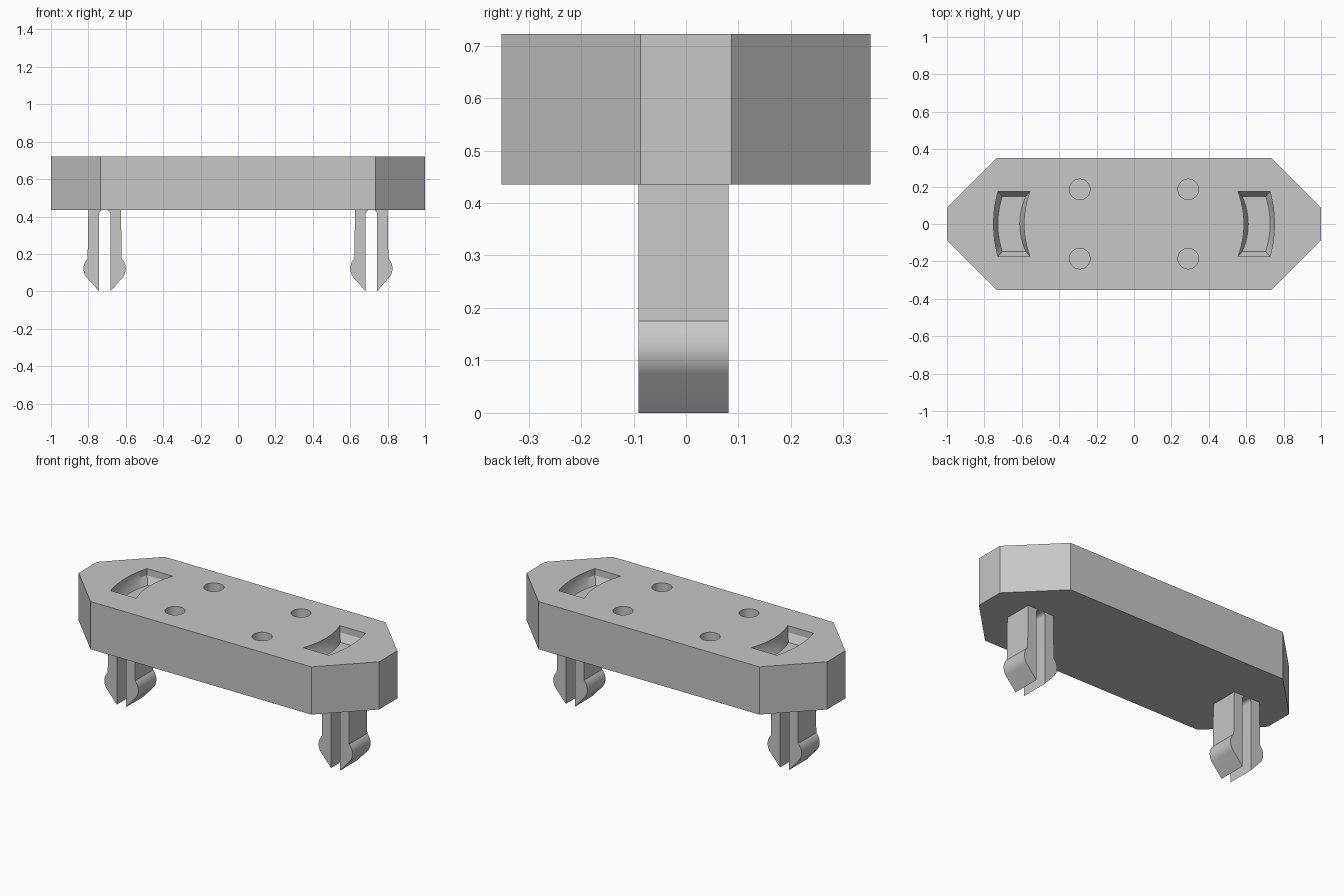
import bpy, bmesh, math

cube = bpy.data.objects.get("Cube")
if cube:
    bpy.data.objects.remove(cube, do_unlink=True)

GREY = (0.57, 0.57, 0.57, 1)
mat = bpy.data.materials.new("light_grey")
mat.use_nodes = True
mat.diffuse_color = GREY
mat.node_tree.nodes["Principled BSDF"].inputs["Base Color"].default_value = GREY

PLATE_BOTTOM, PLATE_TOP = 0.435, 0.722
PIN_X = 0.713


def loft(name, rings):
    """Closed solid through a list of equal-length point rings."""
    bm = bmesh.new()
    loops = [[bm.verts.new(p) for p in ring] for ring in rings]
    n = len(loops[0])
    bm.faces.new(loops[0])
    bm.faces.new(loops[-1])
    for a, b in zip(loops, loops[1:]):
        for i in range(n):
            j = (i + 1) % n
            bm.faces.new((a[i], a[j], b[j], b[i]))
    bmesh.ops.recalc_face_normals(bm, faces=bm.faces)
    mesh = bpy.data.meshes.new(name)
    bm.to_mesh(mesh)
    bm.free()
    mesh.materials.append(mat)
    obj = bpy.data.objects.new(name, mesh)
    bpy.context.collection.objects.link(obj)
    return obj


def activate(obj):
    bpy.ops.object.select_all(action="DESELECT")
    obj.select_set(True)
    bpy.context.view_layer.objects.active = obj


def smooth(obj):
    activate(obj)
    bpy.ops.object.shade_smooth_by_angle(angle=math.radians(30))


def cut(target, cutter):
    activate(target)
    mod = target.modifiers.new("cut", "BOOLEAN")
    mod.operation, mod.solver, mod.object = "DIFFERENCE", "EXACT", cutter
    bpy.ops.object.modifier_apply(modifier=mod.name)
    bpy.data.objects.remove(cutter, do_unlink=True)


# Long plate with chamfered ends
corner = [(1, 0.087), (0.735, 0.352)]
outline = (corner + [(-x, y) for x, y in reversed(corner)]
           + [(-x, -y) for x, y in corner] + [(x, -y) for x, y in reversed(corner)])
plate = loft("plate", [[(x, y, z) for x, y in outline] for z in (PLATE_BOTTOM, PLATE_TOP)])


# Curved pockets: straight rim, then sloping walls down to a flat floor
def pocket_ring(side, z, inset, half_y):
    ts = [i / 6 - 1 for i in range(13)]
    inner = [(0.556 + inset + 0.032 * (1 - t * t), t * half_y) for t in ts]
    outer = [(0.727 - inset + 0.024 * (1 - t * t), t * half_y) for t in reversed(ts)]
    return [(side * x, y, z) for x, y in inner + outer]


for side in (-1, 1):
    cut(plate, loft("pocket_cutter", [
        pocket_ring(side, PLATE_TOP + 0.02, 0, 0.174),
        pocket_ring(side, PLATE_TOP - 0.04, 0, 0.174),
        pocket_ring(side, PLATE_TOP - 0.085, 0.023, 0.147)]))

# Four round blind holes
for hx in (-0.29, 0.29):
    for hy in (-0.185, 0.185):
        ring = [(hx + 0.055 * math.cos(a), hy + 0.055 * math.sin(a))
                for a in (i * math.tau / 32 for i in range(32))]
        cut(plate, loft("hole_cutter", [[(x, y, z) for x, y in ring]
                                        for z in (PLATE_TOP - 0.14, PLATE_TOP + 0.02)]))
smooth(plate)

# Split snap pins: two mirrored prongs each, with a rounded barb and pointed tip
GAP, FILLET, BARB = 0.03, 0.02, 0.075
profile = [(GAP, 0)]
for i in range(7):
    a = math.radians(15 * i)
    profile.append((GAP - FILLET * (1 - math.cos(a)),
                    PLATE_BOTTOM - FILLET * (1 - math.sin(a))))
profile += [(GAP - FILLET, PLATE_BOTTOM + 0.01), (0.087, PLATE_BOTTOM + 0.01)]
for i in range(13):
    a = math.radians(45 - 7 * i)
    profile.append((0.038 + BARB * math.cos(a), 0.122 + BARB * math.sin(a)))

for pin, px in (("right", -PIN_X), ("left", PIN_X)):
    for prong, s in (("right", -1), ("left", 1)):
        smooth(loft(f"{pin}_pin_{prong}_prong",
                    [[(px + s * u, y, z) for u, z in profile] for y in (-0.091, 0.081)]))
